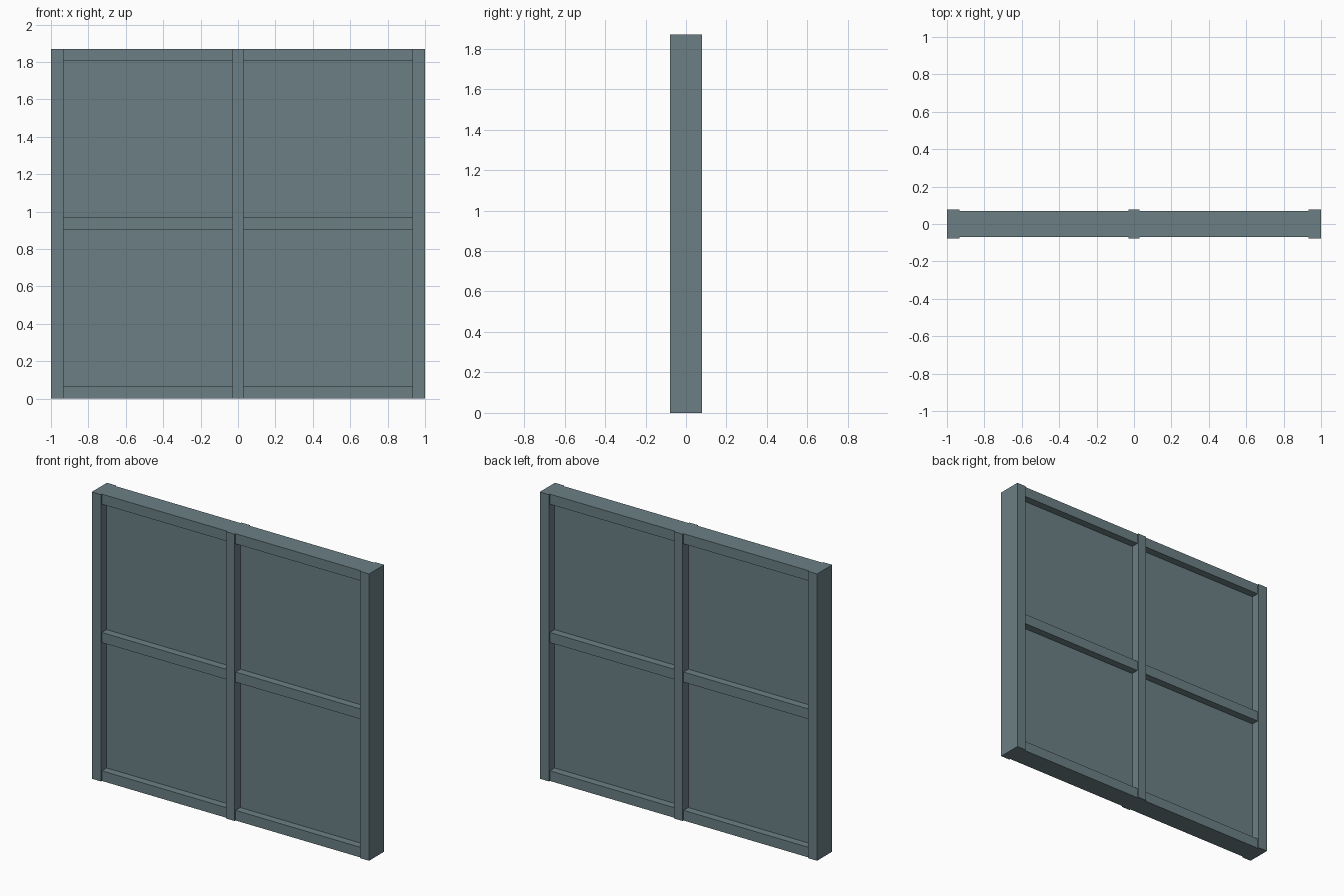
import bpy

cube = bpy.data.objects.get("Cube")
if cube:
    bpy.data.objects.remove(cube)

paint = bpy.data.materials.new("slate_grey_paint")
paint.use_nodes = True
colour = (0.147, 0.212, 0.231, 1)
paint.diffuse_color = colour
paint.node_tree.nodes["Principled BSDF"].inputs["Base Color"].default_value = colour

HEIGHT = 1.87
POST = 0.066          # width of side posts and rails
POST_DEPTH = 0.156
RAIL_DEPTH = 0.138
PANEL_DEPTH = 0.04


def block(name, x, z, width, depth, height):
    """Box centred on (x, 0, z)."""
    bpy.ops.mesh.primitive_cube_add(size=1, location=(x, 0, z))
    obj = bpy.context.object
    obj.name = name
    obj.scale = (width, depth, height)
    bpy.ops.object.transform_apply(location=False, rotation=False, scale=True)
    obj.data.materials.append(paint)


# Upright posts
for name, side in (("right_post", -1), ("left_post", 1)):
    block(name, side * (1 - POST / 2), HEIGHT / 2, POST, POST_DEPTH, HEIGHT)
block("centre_post", 0, HEIGHT / 2, 0.061, POST_DEPTH, HEIGHT)

# Cross rails and recessed panels, one set per bay
inner, outer = 0.0305, 1 - POST
bay_width = outer - inner
for label, side in (("right", -1), ("left", 1)):
    x = side * (inner + outer) / 2
    for rail, z in (("bottom", POST / 2), ("middle", HEIGHT / 2), ("top", HEIGHT - POST / 2)):
        block(f"{label}_{rail}_rail", x, z, bay_width, RAIL_DEPTH, POST)
    pane_height = (HEIGHT - 3 * POST) / 2
    for level, z in (("lower", POST + pane_height / 2), ("upper", HEIGHT - POST - pane_height / 2)):
        block(f"{label}_{level}_panel", x, z, bay_width, PANEL_DEPTH, pane_height)
